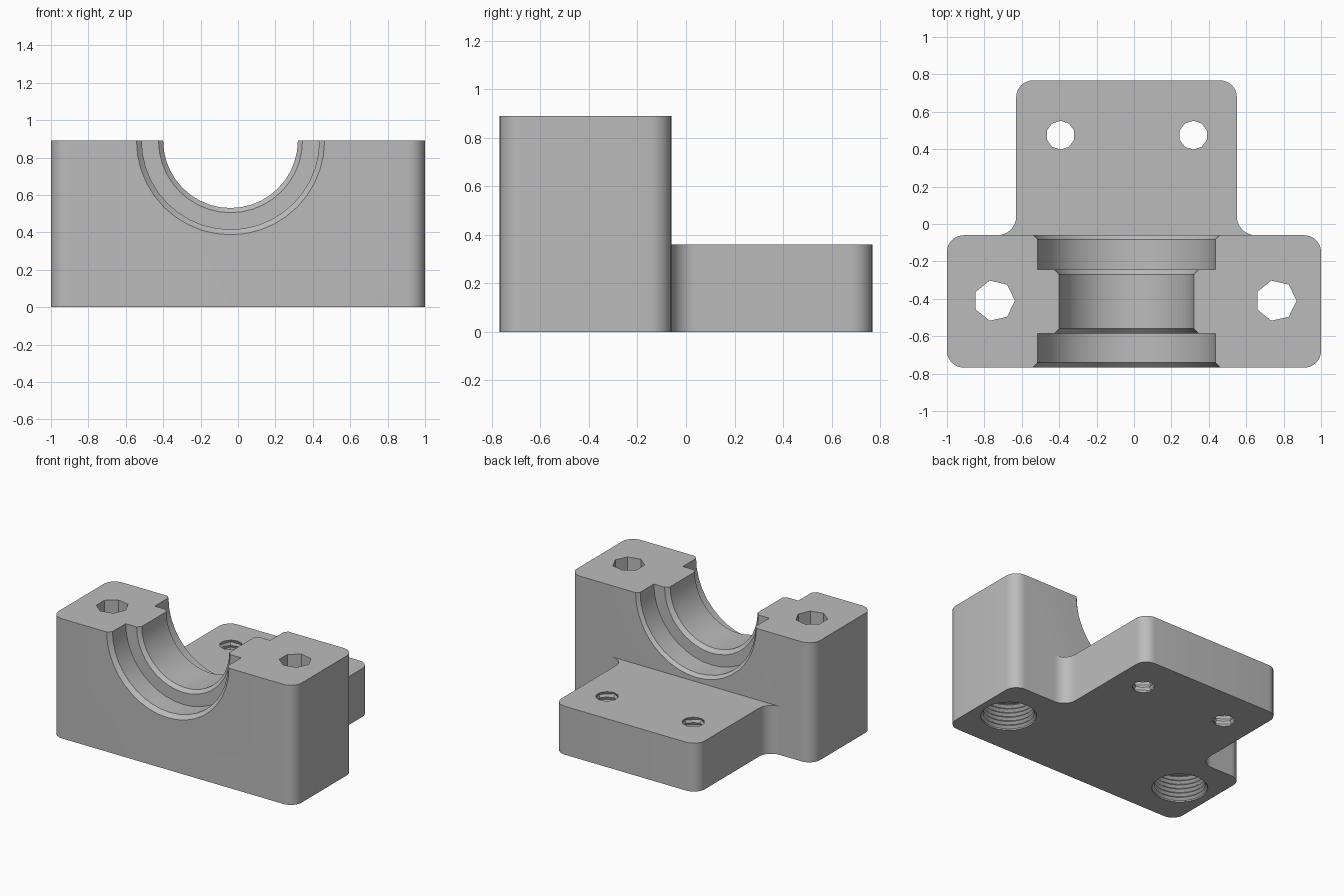
import bpy, bmesh
from math import sin, cos, pi, radians

cube = bpy.data.objects.get("Cube")
if cube:
    bpy.data.objects.remove(cube, do_unlink=True)

grey = bpy.data.materials.new("plain_grey")
grey.use_nodes = True
grey.diffuse_color = (0.5, 0.5, 0.5, 1)
grey.node_tree.nodes["Principled BSDF"].inputs["Base Color"].default_value = (0.5, 0.5, 0.5, 1)


def loft(name, rings):
    """Closed solid through a stack of rings with equal point counts."""
    bm = bmesh.new()
    loops = [[bm.verts.new(p) for p in ring] for ring in rings]
    n = len(loops[0])
    for a, b in zip(loops, loops[1:]):
        for i in range(n):
            j = (i + 1) % n
            bm.faces.new((a[i], a[j], b[j], b[i]))
    bm.faces.new(loops[0])
    bm.faces.new(loops[-1])
    bmesh.ops.recalc_face_normals(bm, faces=bm.faces)
    mesh = bpy.data.meshes.new(name)
    bm.to_mesh(mesh)
    bm.free()
    mesh.materials.append(grey)
    obj = bpy.data.objects.new(name, mesh)
    bpy.context.collection.objects.link(obj)
    return obj


def extrude(name, outline, z0, z1):
    return loft(name, [[(x, y, z) for x, y in outline] for z in (z0, z1)])


def arc(cx, cy, r, start, end, steps=8):
    return [(cx + r * cos(radians(start + (end - start) * i / steps)),
             cy + r * sin(radians(start + (end - start) * i / steps)))
            for i in range(steps + 1)]


def circle(cx, cy, z, r, sides, turn=0, r2=None):
    """Ring in the xy plane; r2 is the radius of every second point."""
    return [(cx + (r2 if r2 and i % 2 else r) * cos(turn + 2 * pi * i / sides),
             cy + (r2 if r2 and i % 2 else r) * sin(turn + 2 * pi * i / sides), z)
            for i in range(sides)]


def boolean(target, tool, operation):
    mod = target.modifiers.new(operation, "BOOLEAN")
    mod.operation = operation
    mod.solver = "EXACT"
    mod.object = tool
    bpy.context.view_layer.objects.active = target
    bpy.ops.object.modifier_apply(modifier=mod.name)
    bpy.data.objects.remove(tool, do_unlink=True)


# Tall block with rounded upright corners
R, FRONT, BACK, TOP = 0.09, -0.768, -0.06, 0.89
outline = (arc(1 - R, BACK - R, R, 0, 90) + arc(R - 1, BACK - R, R, 90, 180)
           + arc(R - 1, FRONT + R, R, 180, 270) + arc(1 - R, FRONT + R, R, 270, 360))
block = extrude("bearing_block", outline, 0, TOP)

# Low rear foot, flaring into the block
LEFT, RIGHT, REAR, F = 0.55, -0.63, 0.768, 0.1
outline = ([(LEFT + F, -0.3)] + arc(LEFT + F, BACK + F, F, 270, 180)
           + arc(LEFT - R, REAR - R, R, 0, 90) + arc(RIGHT + R, REAR - R, R, 90, 180)
           + arc(RIGHT - F, BACK + F, F, 0, -90) + [(RIGHT - F, -0.3)])
boolean(block, extrude("foot", outline, 0, 0.36), "UNION")

# Stepped half-round bearing seat with chamfered edges
profile = [(-0.80, 0.535), (-0.74, 0.475), (-0.585, 0.475), (-0.585, 0.385),
           (-0.56, 0.36), (-0.27, 0.36), (-0.243, 0.387), (-0.243, 0.475),
           (-0.082, 0.475), (-0.045, 0.512)]
rings = [[(x, y, z + TOP) for x, z, _ in circle(-0.04, 0, 0, r, 40)] for y, r in profile]
boolean(block, loft("seat_cutter", rings), "DIFFERENCE")

# Bolt holes: seven-sided shaft above a wide threaded socket
for x in (-0.747, 0.759):
    shaft = [circle(x, -0.41, z, 0.11, 7) for z in (0.1, 1)]
    boolean(block, loft("bolt_cutter", shaft), "DIFFERENCE")
    socket = [circle(x, -0.41, -0.05, 0.19, 20)]
    for i in range(13):
        socket.append(circle(x, -0.41, 0.01 + i * 0.016, 0.172 if i % 2 else 0.19, 20))
    boolean(block, loft("socket_cutter", socket), "DIFFERENCE")

# Threaded foot holes with five-cornered roots
for x in (-0.393, 0.317):
    thread = []
    for i in range(23):
        thread.append(circle(x, 0.475, -0.02 + i * 0.02, 0.077 if i % 2 else 0.095,
                             10, -pi / 2, 0.077))
    boolean(block, loft("thread_cutter", thread), "DIFFERENCE")

# Smooth the curves, keep the edges crisp
bpy.ops.object.select_all(action="DESELECT")
block.select_set(True)
bpy.context.view_layer.objects.active = block
bpy.ops.object.shade_smooth_by_angle(angle=radians(25))
